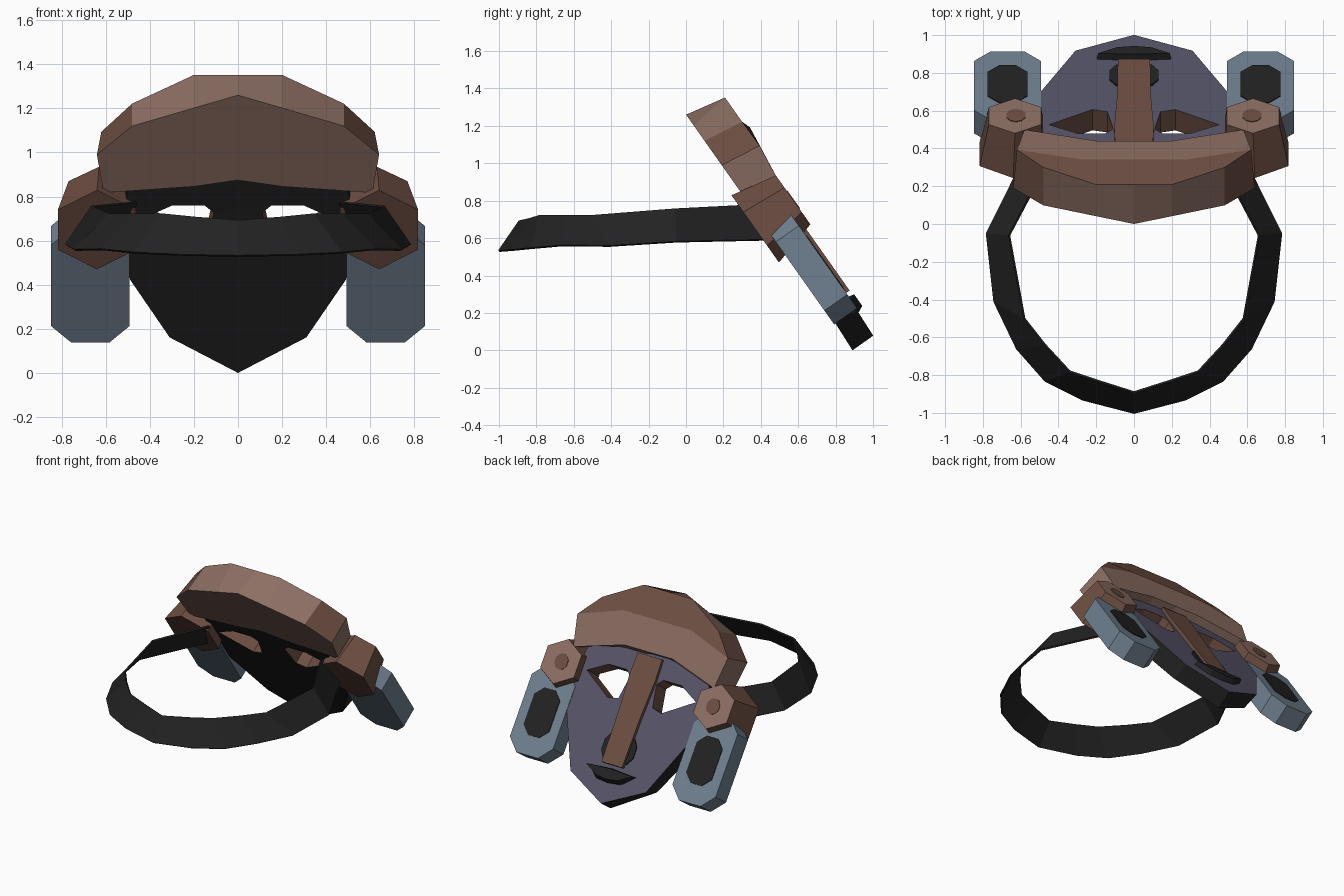
import bpy, bmesh, math
from mathutils import Vector

cube = bpy.data.objects.get("Cube")
if cube:
    bpy.data.objects.remove(cube, do_unlink=True)


def material(name, r, g, b):
    lin = [((c / 255 + 0.055) / 1.055) ** 2.4 for c in (r, g, b)] + [1]
    m = bpy.data.materials.new(name)
    m.use_nodes = True
    m.diffuse_color = lin
    m.node_tree.nodes["Principled BSDF"].inputs["Base Color"].default_value = lin
    return m


LIGHT = material("light_brown", 141, 111, 100)
BROWN = material("brown", 109, 78, 66)
BLACK = material("black", 34, 34, 34)
SLATE = material("slate_grey", 112, 128, 144)
VIOLET = material("dusky_violet", 86, 84, 104)

# Tilted mask frame: x across, v up the face, w outward
UP = Vector((0, -0.577, 0.817))
OUT = Vector((0, 0.817, 0.577))


def place(x, v, w):
    return Vector((x, 0.89, 0)) + UP * v + OUT * w


def finish(name, bm, mats, rule=None):
    bmesh.ops.recalc_face_normals(bm, faces=bm.faces)
    for f in bm.faces:
        f.material_index = rule(f) if rule else 0
    me = bpy.data.meshes.new(name)
    bm.to_mesh(me)
    bm.free()
    for m in mats:
        me.materials.append(m)
    ob = bpy.data.objects.new(name, me)
    bpy.context.collection.objects.link(ob)
    return ob


def mirrored(half):
    """Close a half outline whose first and last points lie on x = 0."""
    return half + [(-p[0],) + tuple(p[1:]) for p in half[-2:0:-1]]


def skin(bm, back, front):
    a = [bm.verts.new(place(*p)) for p in back]
    b = [bm.verts.new(place(*p)) for p in front]
    for i in range(len(a)):
        j = (i + 1) % len(a)
        bm.faces.new((a[i], a[j], b[j], b[i]))
    return a, b


def prism(name, back, front, mats, rule=None):
    bm = bmesh.new()
    a, b = skin(bm, back, front)
    bm.faces.new(a)
    bm.faces.new(b)
    return finish(name, bm, mats, rule)


def at(points, w):
    return [(x, v, w) for x, v in points]


def plate(name, points, w0, w1, mats, rule=None):
    return prism(name, at(points, w0), at(points, w1), mats, rule)


def ngon(cx, cv, rx, rv, n, turn=0.0):
    return [(cx + rx * math.sin(turn + math.tau * i / n),
             cv + rv * math.cos(turn + math.tau * i / n)) for i in range(n)]


def chamfered(cx, cv, hx, hv, c):
    corner = [(hx - c, hv), (hx, hv - c), (hx, c - hv), (hx - c, -hv)]
    return [(cx + x, cv + v) for x, v in corner] + \
           [(cx - x, cv - v) for x, v in corner]


def outward(f):
    return 1 if f.normal.dot(OUT) > 0.8 else 0


# Face plate with eye holes
face_front = mirrored([(0, 0, 0.136), (0.31, 0.155, 0.143), (0.5, 0.55, 0.147),
                       (0.54, 0.8, 0.147), (0.5, 1.0, 0.147), (0, 1.12, 0.15)])
face_back = mirrored([(0, 0, 0), (0.31, 0.19, 0.01), (0.49, 0.51, 0.012),
                      (0.53, 0.8, 0.012), (0.5, 1.0, 0.012), (0, 1.12, 0.012)])
face = prism("face_plate", face_back, face_front, [BLACK, VIOLET, BROWN], outward)
eye = [(0.11, 0.88), (0.14, 0.72), (0.22, 0.70), (0.45, 0.84), (0.3, 0.92), (0.15, 0.92)]
for s in (1, -1):
    cutter = plate("eye_cutter", [(s * x, v) for x, v in eye], -0.2, 0.4,
                   [BLACK, VIOLET, BROWN], lambda f: 2)
    cutter.hide_render = True
    mod = face.modifiers.new("eye_hole", 'BOOLEAN')
    mod.operation = 'DIFFERENCE'
    mod.solver = 'EXACT'
    mod.object = cutter
    bpy.context.view_layer.objects.active = face
    bpy.ops.object.modifier_apply(modifier=mod.name)
    bpy.data.objects.remove(cutter, do_unlink=True)

# Nose bar, nostrils and mouth
nose = mirrored([(0, 0.27), (0.085, 0.27), (0.09, 0.62), (0.105, 0.9), (0.1, 1.05), (0, 1.05)])
plate("nose", nose, 0.12, 0.172, [BROWN])
for s, side in ((1, "left"), (-1, "right")):
    plate(side + "_nostril", ngon(s * 0.07, 0.39, 0.065, 0.1, 8, math.pi / 8),
          0.14, 0.154, [BLACK])
mouth_back = mirrored([(0, 0.25), (0.2, 0.235), (0.1, 0.15), (0, 0.14)])
mouth_front = mirrored([(0, 0.24), (0.19, 0.23), (0.09, 0.175), (0, 0.164)])
prism("mouth", at(mouth_back, 0.13), at(mouth_front, 0.18), [BLACK])

# Headpiece with a ridge dividing its front into two colours
bm = bmesh.new()
hat_back = mirrored([(0, 1.542, 0), (0.2, 1.471, 0), (0.48, 1.371, 0), (0.64, 1.212, 0),
                     (0.61, 1.0, 0), (0.2, 1.035, 0), (0, 1.07, 0)])
hat_front = mirrored([(0, 1.497, 0.223), (0.2, 1.497, 0.223), (0.48, 1.338, 0.223),
                      (0.62, 1.18, 0.225), (0.58, 0.96, 0.2), (0.2, 1.07, 0.205),
                      (0, 1.07, 0.205)])
a, b = skin(bm, hat_back, hat_front)
bm.faces.new(a)
ridge = [bm.verts.new(place(x, 1.29, 0.24)) for x in (0.28, -0.28)]
upper = bm.faces.new(b[9:] + b[:4] + ridge)
bm.faces.new(b[3:10] + ridge[::-1])
brown = {upper}
for f in bm.faces:
    xs = [abs(v.co.x) for v in f.verts]
    vs = [(v.co - Vector((0, 0.89, 0))).dot(UP) for v in f.verts]
    # Shoulder facets continue the front band
    if len(f.verts) == 4 and min(xs) > 0.45 and min(vs) > 1.1:
        brown.add(f)
finish("headpiece", bm, [LIGHT, BROWN], lambda f: int(f in brown))

# Side bolts and hanging ear pendants
for s, side in ((1, "left"), (-1, "right")):
    prism(side + "_bolt", at(ngon(s * 0.64, 0.83, 0.205, 0.22, 6), -0.05),
          at(ngon(s * 0.63, 0.84, 0.16, 0.16, 6), 0.205), [BROWN, LIGHT], outward)
    plate(side + "_bolt_centre", ngon(s * 0.625, 0.84, 0.053, 0.058, 10),
          0.2, 0.209, [BROWN])
    plate(side + "_pendant", chamfered(s * 0.67, 0.485, 0.178, 0.315, 0.09),
          0.0, 0.15, [SLATE])
    plate(side + "_pendant_inlay", chamfered(s * 0.67, 0.475, 0.105, 0.17, 0.06),
          0.146, 0.155, [BLACK])

# Head strap: a slanted ribbon between a wide lower and a narrow upper loop
low = [(0, -1, 0.53), (0.27, -0.93, 0.535), (0.47, -0.83, 0.545), (0.62, -0.66, 0.56),
       (0.74, -0.41, 0.557), (0.78, -0.05, 0.58), (0.54, 0.43, 0.59)]
high = [(0, -0.89, 0.69), (0.19, -0.83, 0.705), (0.34, -0.78, 0.72), (0.47, -0.64, 0.72),
        (0.58, -0.5, 0.72), (0.66, -0.06, 0.755), (0.46, 0.32, 0.775)]
bm = bmesh.new()
rows = []
for pts in (low, high):
    path = [(-x, y, z) for x, y, z in pts[:0:-1]] + pts
    rows.append([bm.verts.new(p) for p in path])
for i in range(len(rows[0]) - 1):
    bm.faces.new((rows[0][i], rows[0][i + 1], rows[1][i + 1], rows[1][i]))
strap = finish("head_strap", bm, [BLACK])
solid = strap.modifiers.new("thickness", 'SOLIDIFY')
solid.thickness = 0.012
solid.offset = 0
